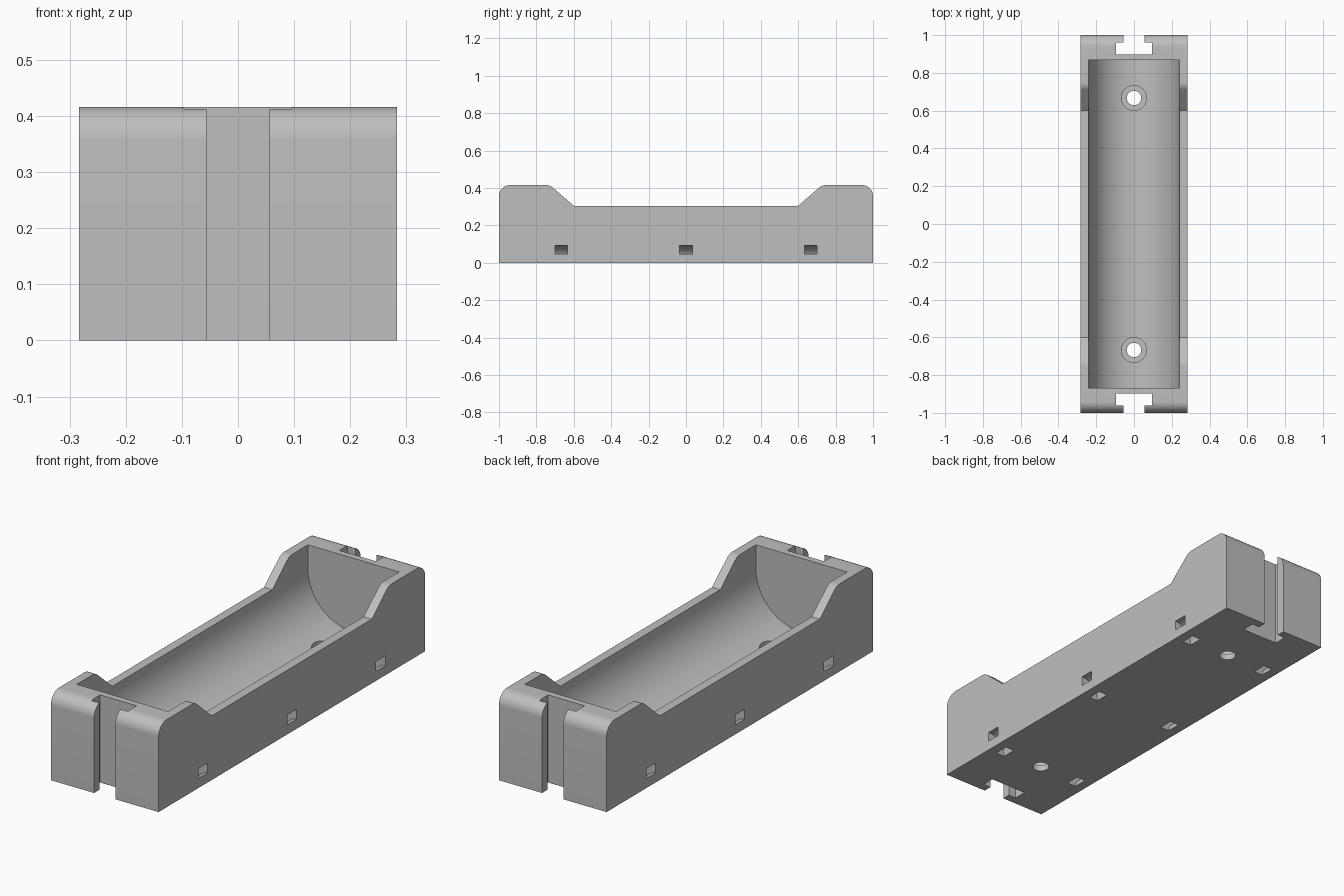
import bpy, bmesh, math
from mathutils import Vector

if "Cube" in bpy.data.objects:
    bpy.data.objects.remove(bpy.data.objects["Cube"])

HALF_W, HALF_L, HEIGHT, RIM = 0.283, 1.0, 0.416, 0.305
BORE = 0.24          # trough radius
FILLET = 0.06


def arc(cx, cy, r, a0, a1, n):
    """Points on an arc, angles in degrees."""
    return [(cx + r * math.cos(math.radians(a0 + (a1 - a0) * i / n)),
             cy + r * math.sin(math.radians(a0 + (a1 - a0) * i / n))) for i in range(n + 1)]


def prism(name, profile, axis, lo, hi):
    """Extrude a 2D profile along an axis: x -> (y,z), y -> (x,z), z -> (x,y)."""
    place = {'x': lambda u, v, w: (w, u, v),
             'y': lambda u, v, w: (u, w, v),
             'z': lambda u, v, w: (u, v, w)}[axis]
    bm = bmesh.new()
    face = bm.faces.new([bm.verts.new(place(u, v, lo)) for u, v in profile])
    ext = bmesh.ops.extrude_face_region(bm, geom=[face])
    moved = [g for g in ext['geom'] if isinstance(g, bmesh.types.BMVert)]
    bmesh.ops.translate(bm, verts=moved, vec=Vector(place(0, 0, hi - lo)))
    bmesh.ops.recalc_face_normals(bm, faces=bm.faces)
    mesh = bpy.data.meshes.new(name)
    bm.to_mesh(mesh)
    bm.free()
    obj = bpy.data.objects.new(name, mesh)
    bpy.context.collection.objects.link(obj)
    return obj


# Side outline: tall rounded ends sloping down to a low middle rim
slope = math.degrees(math.atan2(HEIGHT - RIM, 0.128))
corner = 0.728
tangent = FILLET * math.tan(math.radians(slope / 2))
half = [(HALF_L, 0)]
half += arc(HALF_L - FILLET, HEIGHT - FILLET, FILLET, 0, 90, 12)
half += arc(corner + tangent, HEIGHT - FILLET, FILLET, 90, 90 + slope, 8)
half += [(0.6, RIM)]
outline = half + [(-y, z) for y, z in reversed(half)]
body = prism("holder_body", outline, 'x', -HALF_W, HALF_W)

cutters = []

# Round-bottomed trough
trough = [(BORE, 0.6)] + arc(0, RIM, BORE, 0, -180, 64) + [(-BORE, 0.6)]
cutters.append(prism("trough_cutter", trough, 'y', -0.867, 0.867))

for s in (-1, 1):
    # T-shaped slot through each end
    tee = [(0.056, 1.1), (0.056, 0.96), (0.096, 0.96), (0.096, 0.898)]
    tee += [(-x, y) for x, y in reversed(tee)]
    cutters.append(prism("end_slot_cutter", [(x, s * y) for x, y in tee], 'z', -0.1, 0.6))
    # Counterbored screw hole: stepped column
    cutters.append(prism("screw_head_cutter", arc(0, s * 0.667, 0.066, 0, 352.5, 47), 'z', 0.03, 0.2))
    cutters.append(prism("screw_hole_cutter", arc(0, s * 0.667, 0.038, 0, 352.5, 47), 'z', -0.1, 0.1))
    # Curved strap channels from the side to the underside
    for y in (-0.667, 0, 0.667):
        ring = arc(0, 0, 0.092, -20, 110, 26) + arc(0, 0, 0.046, 110, -20, 26)
        ring = [(s * (HALF_W - u), v) for u, v in ring]
        cutters.append(prism("strap_channel_cutter", ring, 'y', y - 0.034, y + 0.034))

# Cut everything out, then drop the cutters
for c in cutters:
    m = body.modifiers.new(c.name, 'BOOLEAN')
    m.operation, m.solver, m.object = 'DIFFERENCE', 'EXACT', c
    c.hide_render = True
bpy.context.view_layer.update()
graph = bpy.context.evaluated_depsgraph_get()
result = bpy.data.meshes.new_from_object(body.evaluated_get(graph))
body.modifiers.clear()
body.data = result
for c in cutters:
    bpy.data.objects.remove(c)

# Plain grey plastic
grey = bpy.data.materials.new("grey_plastic")
grey.diffuse_color = (0.52, 0.52, 0.52, 1)
grey.use_nodes = True
grey.node_tree.nodes["Principled BSDF"].inputs["Base Color"].default_value = grey.diffuse_color
body.data.materials.clear()
body.data.materials.append(grey)

bpy.context.view_layer.objects.active = body
body.select_set(True)
bpy.ops.object.shade_smooth_by_angle(angle=math.radians(30))
